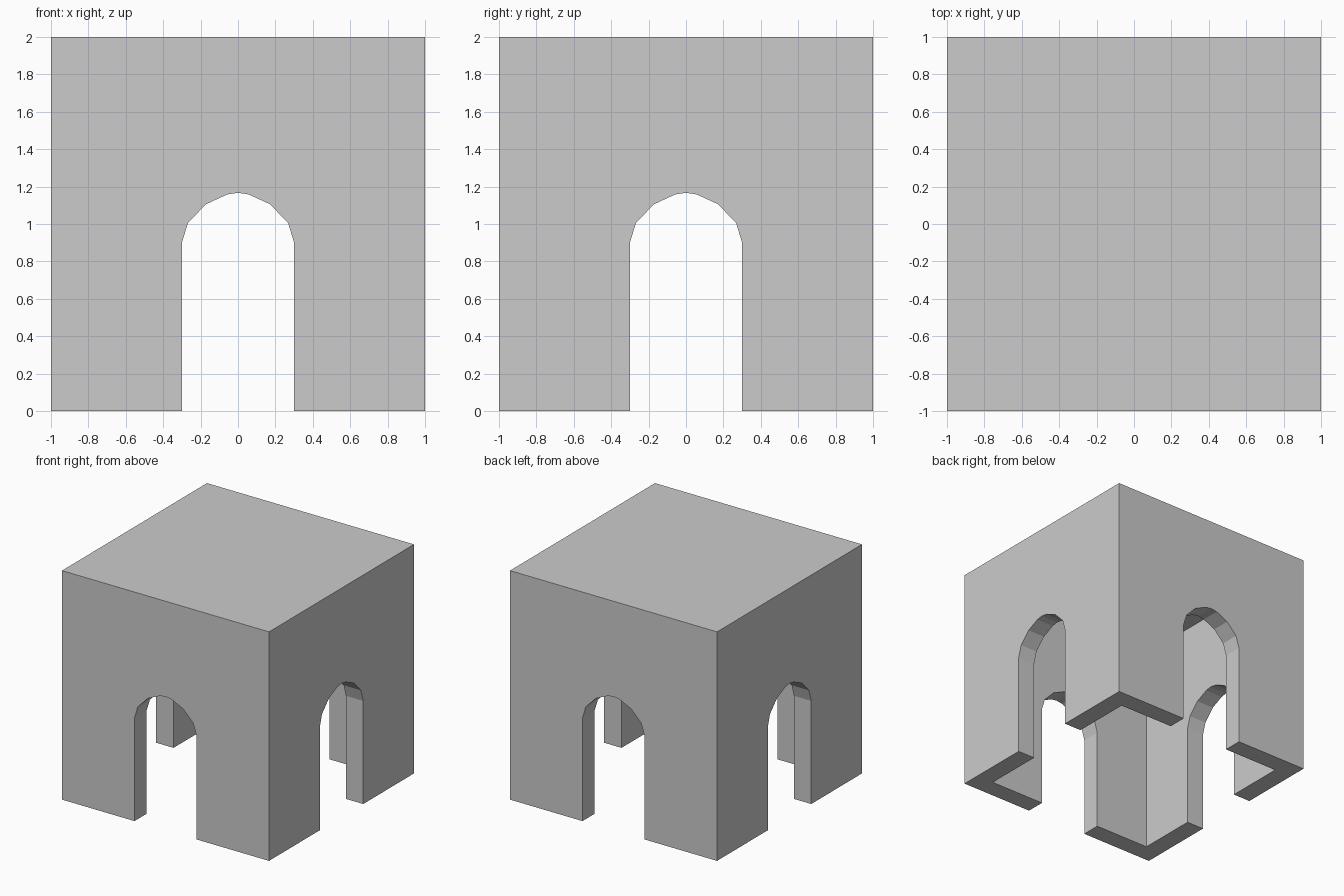
import bpy, bmesh
from mathutils import Matrix
from math import radians

if "Cube" in bpy.data.objects:
    bpy.data.objects.remove(bpy.data.objects["Cube"])

WALL = 0.167     # wall thickness
CEILING = 1.855  # underside of the roof slab


def make_object(name, bm):
    bmesh.ops.recalc_face_normals(bm, faces=bm.faces)
    mesh = bpy.data.meshes.new(name)
    bm.to_mesh(mesh)
    bm.free()
    obj = bpy.data.objects.new(name, mesh)
    bpy.context.collection.objects.link(obj)
    return obj


def box(name, half, z0, z1):
    bm = bmesh.new()
    bmesh.ops.create_cube(bm, size=1, matrix=Matrix.Translation((0, 0, (z0 + z1) / 2))
                          @ Matrix.Diagonal((2 * half, 2 * half, z1 - z0, 1)))
    return make_object(name, bm)


def arch_tunnel(name, angle):
    # Faceted arch outline, mirrored and pushed through both opposite walls
    right = [(0.3, -0.2), (0.3, 0.9), (0.268, 1.005), (0.172, 1.105), (0.058, 1.158)]
    outline = right + [(0, 1.167)] + [(-x, z) for x, z in reversed(right)]
    bm = bmesh.new()
    face = bm.faces.new([bm.verts.new((x, -1.2, z)) for x, z in outline])
    ext = bmesh.ops.extrude_face_region(bm, geom=[face])
    verts = [v for v in ext["geom"] if isinstance(v, bmesh.types.BMVert)]
    bmesh.ops.translate(bm, verts=verts, vec=(0, 2.4, 0))
    bmesh.ops.rotate(bm, verts=bm.verts, matrix=Matrix.Rotation(radians(angle), 3, 'Z'))
    return make_object(name, bm)


# Hollow block with an arched doorway in every wall
pavilion = box("arched_room", 1, 0, 2)
cutters = [box("room_hollow_cutter", 1 - WALL, -0.3, CEILING),
           arch_tunnel("front_back_arch_cutter", 0),
           arch_tunnel("side_arch_cutter", 90)]
for cutter in cutters:
    mod = pavilion.modifiers.new(cutter.name, 'BOOLEAN')
    mod.operation = 'DIFFERENCE'
    mod.solver = 'EXACT'
    mod.object = cutter
    cutter.hide_render = True
    cutter.hide_set(True)
